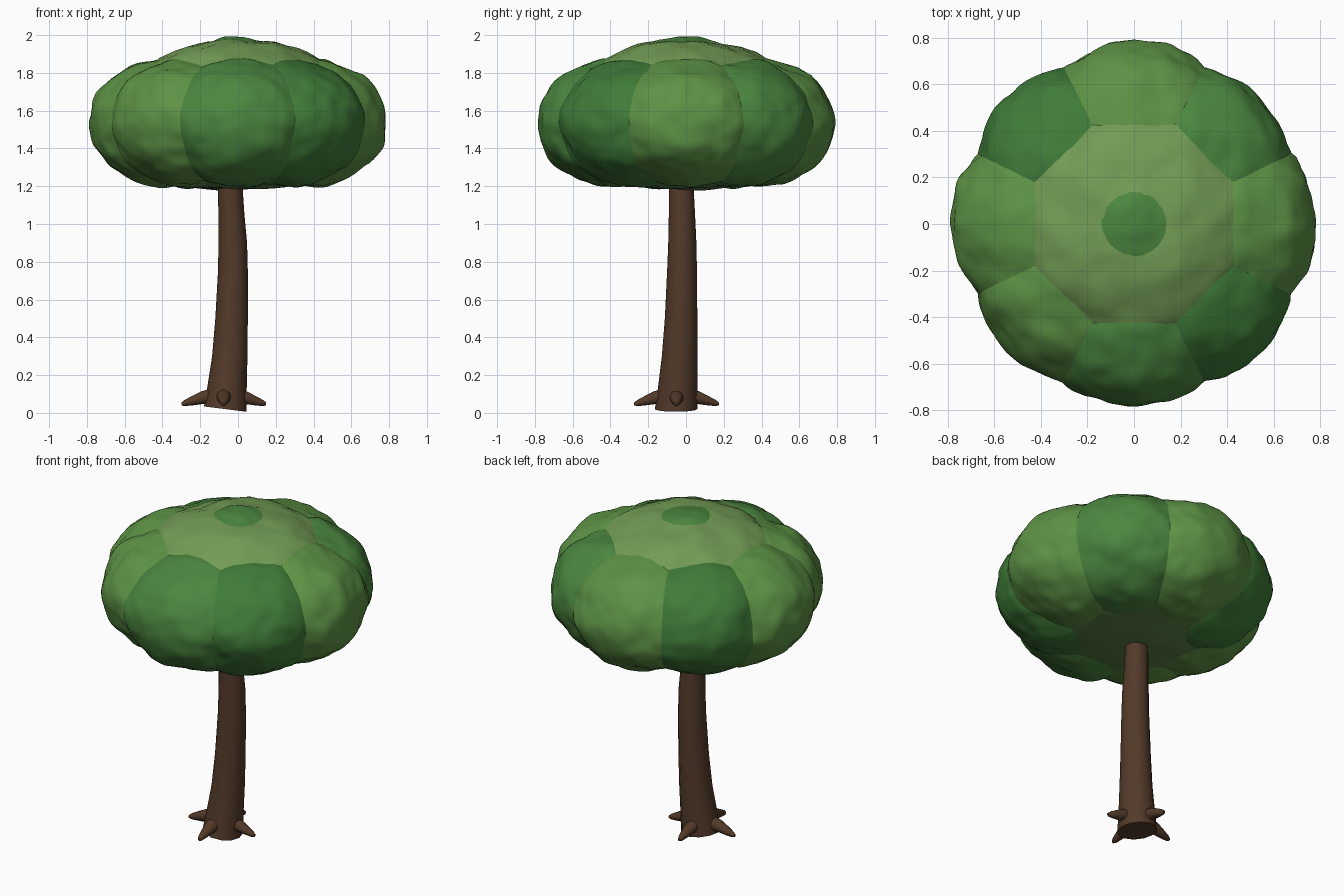
import bpy, bmesh, math
from mathutils import Vector, noise

if "Cube" in bpy.data.objects:
    bpy.data.objects.remove(bpy.data.objects["Cube"])


def material(name, rgb):
    m = bpy.data.materials.new(name)
    m.diffuse_color = (*rgb, 1)
    m.use_nodes = True
    m.node_tree.nodes["Principled BSDF"].inputs["Base Color"].default_value = m.diffuse_color
    return m


BARK = material("bark", (0.085, 0.042, 0.022))
DARK = material("dark_leaf", (0.05, 0.20, 0.04))
MID = material("mid_leaf", (0.07, 0.24, 0.05))
LIGHT = material("light_leaf", (0.11, 0.29, 0.06))
PALE = material("pale_leaf", (0.17, 0.33, 0.09))
UNDER = material("under_leaf", (0.10, 0.21, 0.06))


def finish(bm, name, mat, angle=60):
    bmesh.ops.recalc_face_normals(bm, faces=bm.faces)
    me = bpy.data.meshes.new(name)
    bm.to_mesh(me)
    bm.free()
    ob = bpy.data.objects.new(name, me)
    bpy.context.collection.objects.link(ob)
    me.materials.append(mat)
    bpy.ops.object.select_all(action='DESELECT')
    bpy.context.view_layer.objects.active = ob
    ob.select_set(True)
    bpy.ops.object.shade_smooth_by_angle(angle=math.radians(angle))
    return ob


def leaf_lump(name, centre, radii, turn, mat, rough=0.018):
    """Ellipsoid of foliage with a lumpy surface."""
    bm = bmesh.new()
    bmesh.ops.create_icosphere(bm, subdivisions=5, radius=1)
    c, s = math.cos(turn), math.sin(turn)
    for v in bm.verts:
        n = v.co.normalized()
        p = Vector((n.x * radii[0], n.y * radii[1], n.z * radii[2]))
        p = Vector((p.x * c - p.y * s, p.x * s + p.y * c, p.z)) + Vector(centre)
        out = Vector((n.x * c - n.y * s, n.x * s + n.y * c, n.z))
        d = noise.noise(p * 6) + 0.5 * noise.noise(p * 14)
        v.co = p + out * d * rough
    return finish(bm, name, mat)


def tube(name, rings, sides, mat):
    """Loft of (centre, axis u, axis v) rings with closed ends."""
    bm = bmesh.new()
    loops = []
    for c, u, w in rings:
        loops.append([bm.verts.new(c + u * math.cos(a) + w * math.sin(a))
                      for a in (2 * math.pi * i / sides for i in range(sides))])
    for a, b in zip(loops, loops[1:]):
        for i in range(sides):
            j = (i + 1) % sides
            bm.faces.new((a[i], a[j], b[j], b[i]))
    bm.faces.new(loops[0])
    bm.faces.new(loops[-1])
    return finish(bm, name, mat, 40)


# Trunk: height, x min, x max, y min, y max; the base is cut at a slight tilt
trunk = [(0.02, -.180, .046, -.165, .060), (0.12, -.165, .046, -.150, .060),
         (0.30, -.137, .050, -.128, .060), (0.50, -.120, .052, -.112, .060),
         (0.75, -.106, .052, -.100, .058), (0.90, -.103, .048, -.094, .055),
         (1.05, -.104, .034, -.091, .048), (1.20, -.106, .024, -.090, .040),
         (1.40, -.106, .015, -.088, .035)]
rings = []
for z, x0, x1, y0, y1 in trunk:
    tilt = -0.014 if z < 0.1 else 0
    rings.append((Vector(((x0 + x1) / 2, (y0 + y1) / 2, z)),
                  Vector(((x1 - x0) / 2, 0, tilt)), Vector((0, (y1 - y0) / 2, 0))))
tube("trunk", rings, 12, BARK)

# Four stubby roots
for k in range(4):
    a = k * math.pi / 2
    out, side = Vector((math.cos(a), math.sin(a), 0)), Vector((-math.sin(a), math.cos(a), 0))
    hub = Vector((-0.075, -0.05, 0))
    root = [(.06, .090, .042), (.12, .080, .036), (.17, .064, .026),
            (.208, .052, .017), (.224, .048, .008)]
    tube(f"root_{k + 1}", [(hub + out * r + Vector((0, 0, z)), side * w, Vector((0, 0, w)))
                           for r, z, w in root], 10, BARK)

# Ring of foliage lobes
for k, mat in enumerate([LIGHT, MID, LIGHT, DARK, LIGHT, LIGHT, MID, DARK]):
    a = k * math.pi / 4
    reach = 0.385 if k % 2 == 0 else 0.37
    leaf_lump(f"side_foliage_{k + 1}", (reach * math.cos(a), reach * math.sin(a), 1.535),
              (0.40, 0.43, 0.335), a, mat)

# Crown, its darker peak and the flat underside
leaf_lump("top_foliage", (0, 0, 1.70), (0.53, 0.53, 0.28), 0, PALE)
leaf_lump("peak_foliage", (0, 0, 1.80), (0.29, 0.29, 0.193), 0.7, MID, 0.015)
leaf_lump("under_foliage", (0, 0, 1.40), (0.66, 0.66, 0.22), 0, UNDER, 0.012)
